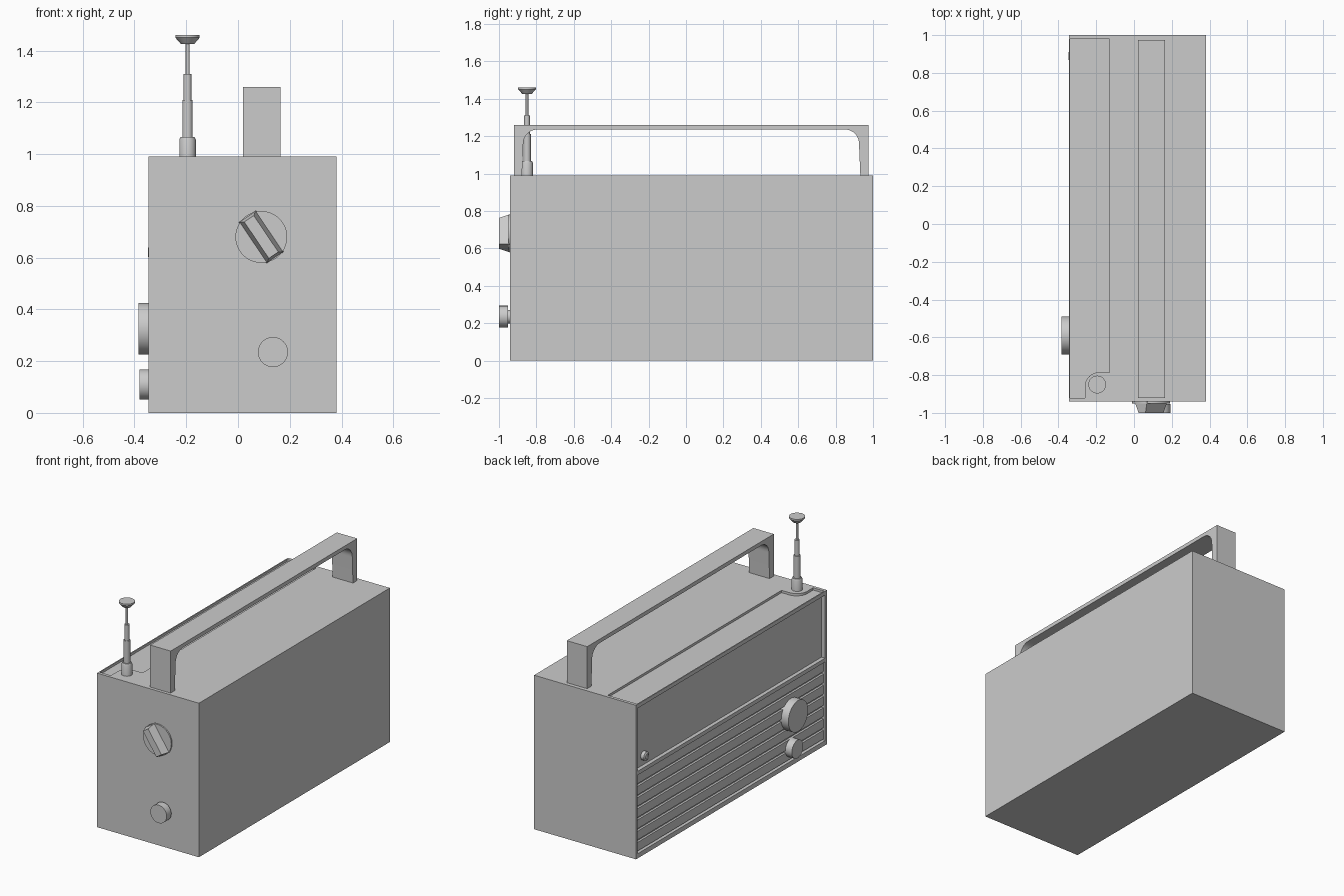
import bpy, bmesh, math
from mathutils import Vector, Matrix

cube = bpy.data.objects.get("Cube")
if cube:
    bpy.data.objects.remove(cube, do_unlink=True)

grey = bpy.data.materials.new("plain_grey")
grey.use_nodes = True
grey.diffuse_color = (0.6, 0.6, 0.6, 1)
grey.node_tree.nodes["Principled BSDF"].inputs["Base Color"].default_value = (0.6, 0.6, 0.6, 1)


def finish(name, bm, smooth=False):
    bmesh.ops.recalc_face_normals(bm, faces=bm.faces)
    mesh = bpy.data.meshes.new(name)
    bm.to_mesh(mesh)
    bm.free()
    mesh.materials.append(grey)
    ob = bpy.data.objects.new(name, mesh)
    bpy.context.collection.objects.link(ob)
    if smooth:
        bpy.ops.object.select_all(action="DESELECT")
        ob.select_set(True)
        bpy.context.view_layer.objects.active = ob
        bpy.ops.object.shade_smooth_by_angle(angle=math.radians(35))
    return ob


def box(name, low, high):
    low, high = Vector(low), Vector(high)
    bm = bmesh.new()
    bmesh.ops.create_cube(bm, size=1)
    bmesh.ops.scale(bm, vec=high - low, verts=bm.verts)
    bmesh.ops.translate(bm, vec=(low + high) / 2, verts=bm.verts)
    return finish(name, bm)


def prism(name, points, offset):
    bm = bmesh.new()
    face = bm.faces.new([bm.verts.new(p) for p in points])
    ext = bmesh.ops.extrude_face_region(bm, geom=[face])
    moved = [v for v in ext["geom"] if isinstance(v, bmesh.types.BMVert)]
    bmesh.ops.translate(bm, vec=offset, verts=moved)
    return finish(name, bm, True)


def lathe(name, base, axis, profile, sides=48):
    """Turn (radius, height) pairs around an axis and close both ends."""
    bm = bmesh.new()
    rings = []
    for r, h in profile:
        angles = [math.tau * i / sides for i in range(sides)]
        rings.append([bm.verts.new((r * math.cos(a), r * math.sin(a), h)) for a in angles])
    for a, b in zip(rings, rings[1:]):
        for i in range(sides):
            j = (i + 1) % sides
            bm.faces.new((a[i], a[j], b[j], b[i]))
    bm.faces.new(rings[0])
    bm.faces.new(rings[-1])
    turn = Vector((0, 0, 1)).rotation_difference(Vector(axis)).to_matrix().to_4x4()
    bm.transform(Matrix.Translation(base) @ turn)
    return finish(name, bm, True)


def arc(cx, cy, r, start, end, steps=10):
    angles = [math.radians(start + (end - start) * i / steps) for i in range(steps + 1)]
    return [(cx + r * math.cos(a), cy + r * math.sin(a)) for a in angles]


def cut(target, cutter):
    mod = target.modifiers.new(cutter.name, "BOOLEAN")
    mod.operation = "DIFFERENCE"
    mod.solver = "EXACT"
    mod.object = cutter
    cutter.hide_render = True
    cutter.hide_viewport = True


# Case with a sunken speaker face and a sunken tray on the top
FACE, SUNK, TOP = -0.345, -0.32, 0.99
case = box("case", (FACE, -0.94, 0), (0.38, 1, TOP))
cut(case, box("upper_face_cutter", (-0.5, -0.92, 0.56), (SUNK, 0.985, 0.965)))
cut(case, box("grille_cutter", (-0.5, -0.92, 0.03), (SUNK, 0.985, 0.535)))
tray = [(-0.338, -0.92), (-0.26, -0.92)] + arc(-0.185, -0.86, 0.075, 180, 90)
tray += [(-0.13, -0.785), (-0.13, 0.98), (-0.338, 0.98)]
cut(case, prism("tray_cutter", [(x, y, TOP - 0.015) for x, y in tray], (0, 0, 0.1)))

# Grille slats
SLATS = 7
pitch = 0.505 / SLATS
for i in range(SLATS):
    z = 0.03 + pitch * i
    box(f"grille_slat_{i + 1}", (-0.334, -0.92, z + 0.008), (SUNK + 0.01, 0.985, z + pitch - 0.008))

# Carrying handle
outline = [(-0.92, TOP), (-0.92, 1.26), (0.975, 1.26), (0.975, TOP), (0.932, TOP)]
outline += arc(0.85, 1.16, 0.075, 0, 90) + arc(-0.795, 1.16, 0.075, 90, 180) + [(-0.877, TOP)]
prism("handle", [(0.02, y, z) for y, z in outline], (0.145, 0, 0))

# Telescopic aerial
lathe("aerial", (-0.195, -0.85, 0), (0, 0, 1), [
    (0.032, 0.97), (0.032, 1.055), (0.027, 1.067), (0.02, 1.067), (0.02, 1.21),
    (0.015, 1.21), (0.015, 1.31), (0.007, 1.31), (0.007, 1.425), (0.025, 1.425),
    (0.047, 1.45), (0.047, 1.46)], 32)

# Knobs and badge on the speaker face
lathe("tuning_knob", (SUNK, -0.59, 0.325), (-1, 0, 0), [(0.1, 0), (0.1, 0.065)])
lathe("tone_knob", (SUNK, -0.59, 0.11), (-1, 0, 0), [(0.058, 0), (0.058, 0.06)])
lathe("small_stud", (SUNK, 0.89, 0.62), (-1, 0, 0), [
    (0.028, 0), (0.028, 0.022), (0.016, 0.028), (0.016, 0.022)], 24)

# Selector on the end panel: thin disc with a slanted, tapered grip
lathe("selector_disc", (0.09, -0.935, 0.68), (0, -1, 0), [(0.1, 0), (0.1, 0.014)])
bm = bmesh.new()
bmesh.ops.create_cube(bm, size=1)
for v in bm.verts:
    front = v.co.y < 0
    v.co = (v.co.x * (0.044 if front else 0.08), -1 if front else -0.94,
            v.co.z * (0.17 if front else 0.192))
bm.transform(Matrix.Translation((0.09, 0, 0.68)) @ Matrix.Rotation(math.radians(-34), 4, "Y"))
finish("selector_grip", bm)

# Push button on the end panel
lathe("push_button", (0.135, -0.935, 0.235), (0, -1, 0), [
    (0.036, 0), (0.036, 0.018), (0.058, 0.018), (0.058, 0.065)])
